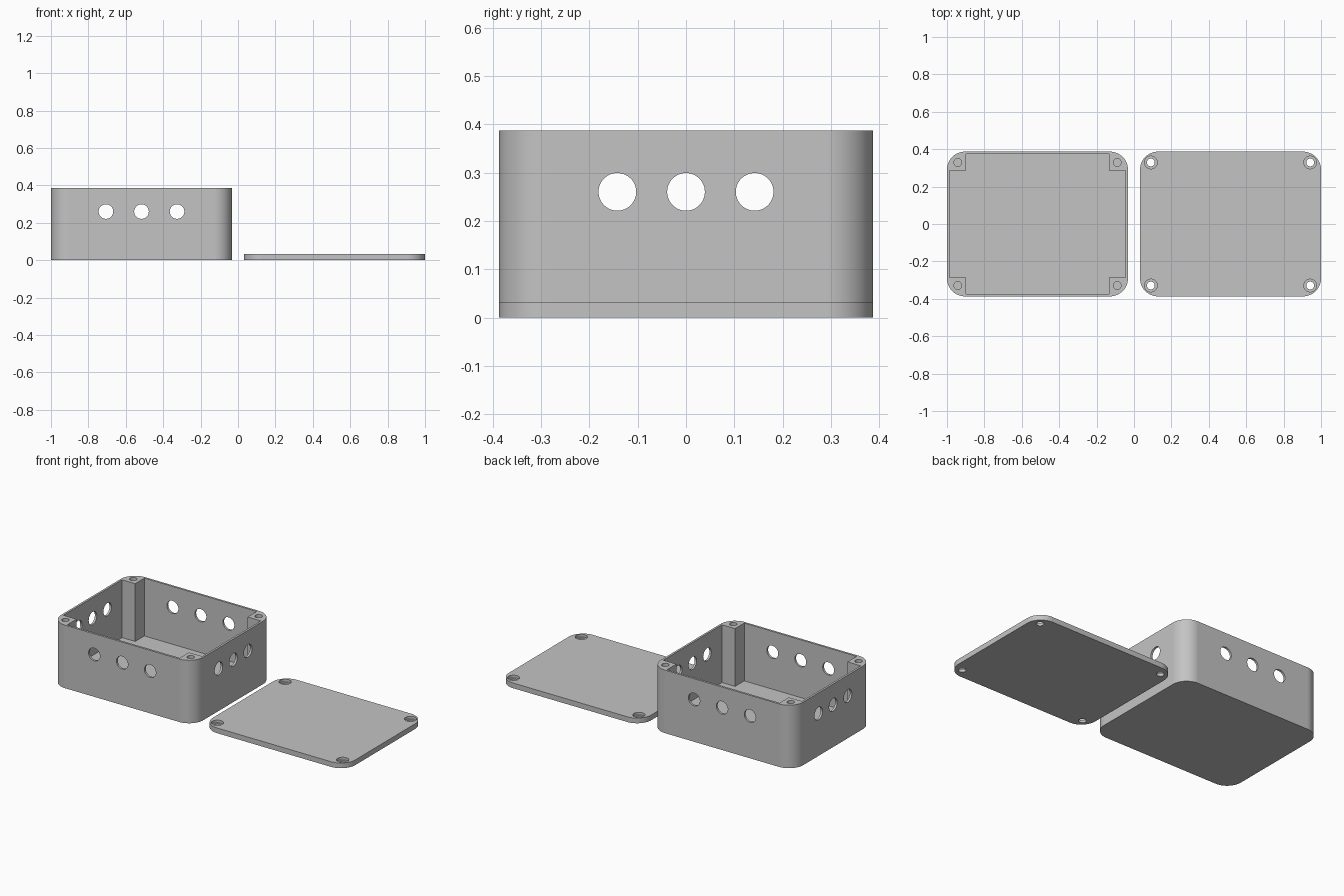
import bpy, bmesh, math
from mathutils import Matrix, Vector

cube = bpy.data.objects.get("Cube")
if cube:
    bpy.data.objects.remove(cube, do_unlink=True)

LENGTH, WIDTH, HEIGHT = 0.968, 0.774, 0.387
LID_HEIGHT = FLOOR = 0.032
RADIUS, WALL, POST = 0.097, 0.013, 0.102
BOX_X, LID_X = -0.516, 0.516
SCREW_INSET = 0.058

grey = bpy.data.materials.new("light grey plastic")
grey.use_nodes = True
grey.diffuse_color = (0.55, 0.55, 0.55, 1)
grey.node_tree.nodes["Principled BSDF"].inputs["Base Color"].default_value = grey.diffuse_color


def add_mesh(name, bm):
    bmesh.ops.recalc_face_normals(bm, faces=bm.faces)
    mesh = bpy.data.meshes.new(name)
    bm.to_mesh(mesh)
    bm.free()
    obj = bpy.data.objects.new(name, mesh)
    bpy.context.collection.objects.link(obj)
    mesh.materials.append(grey)
    return obj


def prism(name, outline, z0, z1):
    """Extrude a flat outline from z0 up to z1."""
    bm = bmesh.new()
    face = bm.faces.new([bm.verts.new((x, y, z0)) for x, y in outline])
    top = bmesh.ops.extrude_face_region(bm, geom=[face])["geom"]
    verts = [v for v in top if isinstance(v, bmesh.types.BMVert)]
    bmesh.ops.translate(bm, verts=verts, vec=(0, 0, z1 - z0))
    return add_mesh(name, bm)


def rounded_outline(cx, steps=16):
    points = []
    for quarter, (sx, sy) in enumerate([(1, 1), (-1, 1), (-1, -1), (1, -1)]):
        for i in range(steps + 1):
            a = (quarter + i / steps) * math.pi / 2
            points.append((cx + sx * (LENGTH / 2 - RADIUS) + RADIUS * math.cos(a),
                           sy * (WIDTH / 2 - RADIUS) + RADIUS * math.sin(a)))
    return points


def cavity_outline(cx):
    """Inside of the walls with a square notch left for each corner post."""
    ox, oy = LENGTH / 2 - WALL, WIDTH / 2 - WALL
    ix, iy = LENGTH / 2 - POST, WIDTH / 2 - POST
    corner = [(ox, iy), (ix, iy), (ix, oy)]
    points = []
    for sx, sy in [(1, 1), (-1, 1), (-1, -1), (1, -1)]:
        part = corner if sx * sy > 0 else corner[::-1]
        points += [(cx + sx * x, sy * y) for x, y in part]
    return points


def cylinders(name, centres, radius, depth, axis="Z"):
    """One cutter made of equal cylinders along an axis."""
    turn = {"X": Matrix.Rotation(math.pi / 2, 4, "Y"),
            "Y": Matrix.Rotation(math.pi / 2, 4, "X"),
            "Z": Matrix.Identity(4)}[axis]
    bm = bmesh.new()
    for c in centres:
        bmesh.ops.create_cone(bm, cap_ends=True, segments=48, radius1=radius, radius2=radius,
                              depth=depth, matrix=Matrix.Translation(Vector(c)) @ turn)
    return add_mesh(name, bm)


def screw_points(cx, z):
    return [(cx + sx * (LENGTH / 2 - SCREW_INSET), sy * (WIDTH / 2 - SCREW_INSET), z)
            for sx in (-1, 1) for sy in (-1, 1)]


def select_only(obj):
    bpy.ops.object.select_all(action="DESELECT")
    obj.select_set(True)
    bpy.context.view_layer.objects.active = obj


def cut(obj, cutter):
    mod = obj.modifiers.new("cut", "BOOLEAN")
    mod.operation, mod.solver, mod.object = "DIFFERENCE", "EXACT", cutter
    select_only(obj)
    bpy.ops.object.modifier_apply(modifier=mod.name)
    bpy.data.objects.remove(cutter, do_unlink=True)


def finish(obj):
    select_only(obj)
    bpy.ops.object.shade_smooth_by_angle(angle=math.radians(30))
    mod = obj.modifiers.new("even shading", "WEIGHTED_NORMAL")
    mod.keep_sharp = True


# Open box with four corner posts
box = prism("enclosure_box", rounded_outline(BOX_X), 0, HEIGHT)
cut(box, prism("cavity_cutter", cavity_outline(BOX_X), FLOOR, HEIGHT + 0.1))

# Three cable holes through every wall
hole_z, hole_r = 0.26, 0.039
cut(box, cylinders("front_back_hole_cutter",
                   [(BOX_X + i * 0.19, 0, hole_z) for i in (-1, 0, 1)], hole_r, 2, "Y"))
cut(box, cylinders("side_hole_cutter",
                   [(BOX_X, i * 0.142, hole_z) for i in (-1, 0, 1)], hole_r, 1.2, "X"))

# Blind screw holes in the posts
cut(box, cylinders("post_hole_cutter", screw_points(BOX_X, HEIGHT), 0.021, 0.2))
finish(box)

# Lid with counterbored screw holes
lid = prism("lid", rounded_outline(LID_X), 0, LID_HEIGHT)
cut(lid, cylinders("lid_hole_cutter", screw_points(LID_X, 0), 0.021, 0.2))
cut(lid, cylinders("lid_counterbore_cutter", screw_points(LID_X, LID_HEIGHT), 0.034, 0.032))
finish(lid)
